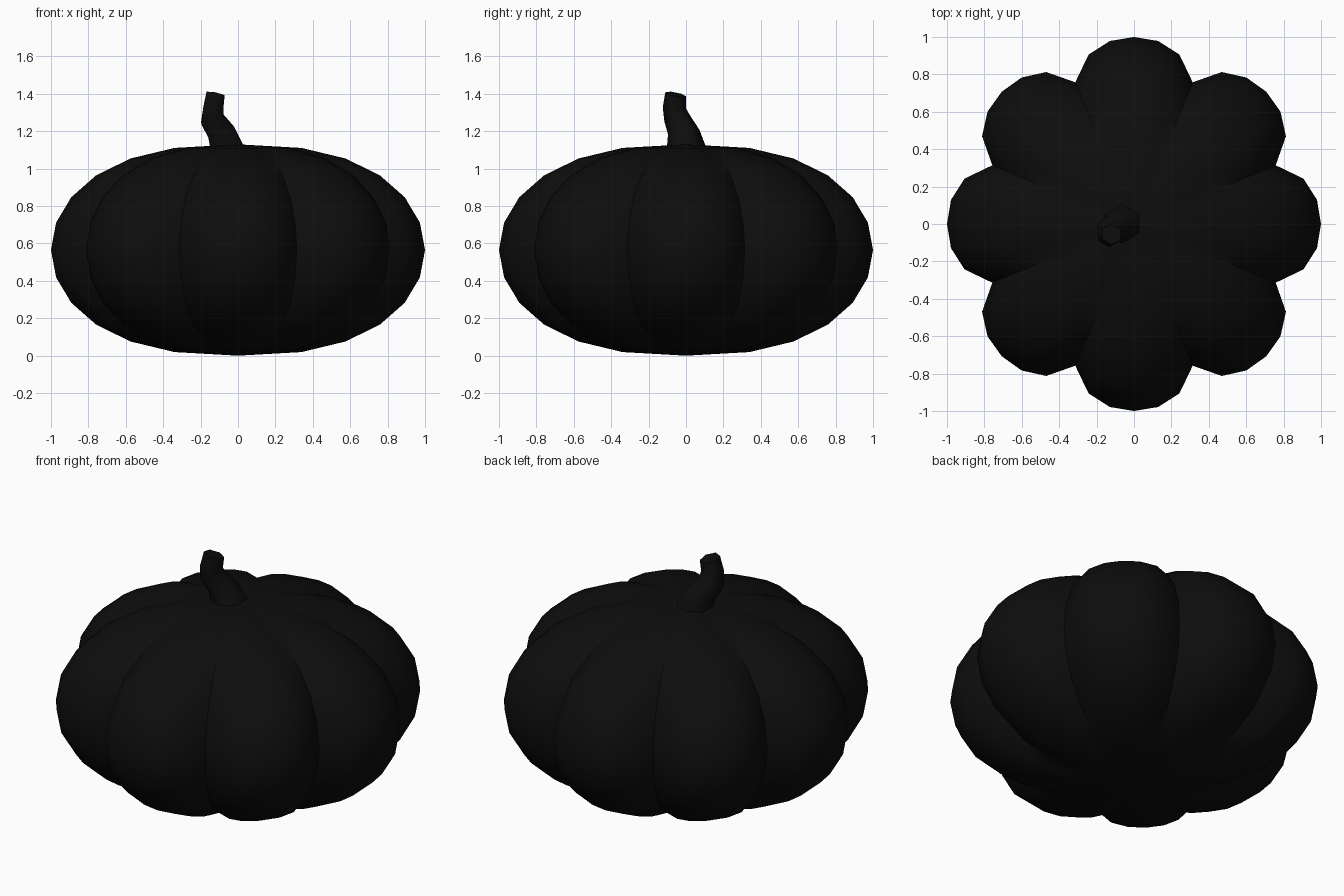
import bpy, bmesh
from math import sin, cos, pi, radians
from mathutils import Vector

if "Cube" in bpy.data.objects:
    bpy.data.objects.remove(bpy.data.objects["Cube"])

mat = bpy.data.materials.new("near_black")
mat.diffuse_color = (0.004, 0.004, 0.004, 1)
mat.use_nodes = True
mat.node_tree.nodes["Principled BSDF"].inputs["Base Color"].default_value = mat.diffuse_color


def loft(name, rings, angle, bottom=None, top=None):
    """Skin a stack of rings; close the ends with a pole point or a flat cap."""
    bm = bmesh.new()
    vs = [[bm.verts.new(p) for p in r] for r in rings]
    n = len(vs[0])
    for a, b in zip(vs, vs[1:]):
        for i in range(n):
            j = (i + 1) % n
            bm.faces.new((a[i], a[j], b[j], b[i]))
    for ring, pole in ((vs[0], bottom), (vs[-1], top)):
        if pole:
            p = bm.verts.new(pole)
            for i in range(n):
                bm.faces.new((ring[i], ring[(i + 1) % n], p))
        else:
            bm.faces.new(ring)
    bmesh.ops.recalc_face_normals(bm, faces=bm.faces)
    me = bpy.data.meshes.new(name)
    bm.to_mesh(me)
    bm.free()
    me.materials.append(mat)
    ob = bpy.data.objects.new(name, me)
    bpy.context.collection.objects.link(ob)
    bpy.ops.object.select_all(action='DESELECT')
    ob.select_set(True)
    bpy.context.view_layer.objects.active = ob
    bpy.ops.object.shade_smooth_by_angle(angle=radians(angle))
    return ob


# Ribbed body: eight lobes, six segments each, squashed sphere profile
LOBE = [1.0, 0.987, 0.938, 0.82, 0.938, 0.987]
HALF = 0.565
body = []
for k in range(-5, 6):
    t = radians(15 * k)
    r = cos(t) ** 0.8
    z = HALF + HALF * sin(t)
    body.append([(r * LOBE[i % 6] * cos(2 * pi * i / 48),
                  r * LOBE[i % 6] * sin(2 * pi * i / 48), z) for i in range(48)])
loft("pumpkin_body", body, 40, (0, 0, 0), (0, 0, 2 * HALF))

# Bent six-sided stem: centre, radius, ring direction
PATH = [((-0.053, 0.005, 1.10), 0.108, (0, 0, 1)),
        ((-0.09, -0.012, 1.195), 0.085, (-0.35, -0.15, 1)),
        ((-0.138, -0.045, 1.265), 0.072, (-0.4, -0.2, 1)),
        ((-0.132, -0.062, 1.325), 0.062, (0.05, 0.05, 1)),
        ((-0.12, -0.055, 1.397), 0.057, (0.2, 0.2, 1))]
stem = []
for c, r, d in PATH:
    q = Vector((0, 0, 1)).rotation_difference(Vector(d))
    stem.append([Vector(c) + q @ Vector((r * cos(a), r * sin(a), 0))
                 for a in (radians(30 + 60 * i) for i in range(6))])
loft("stem", stem, 65)
